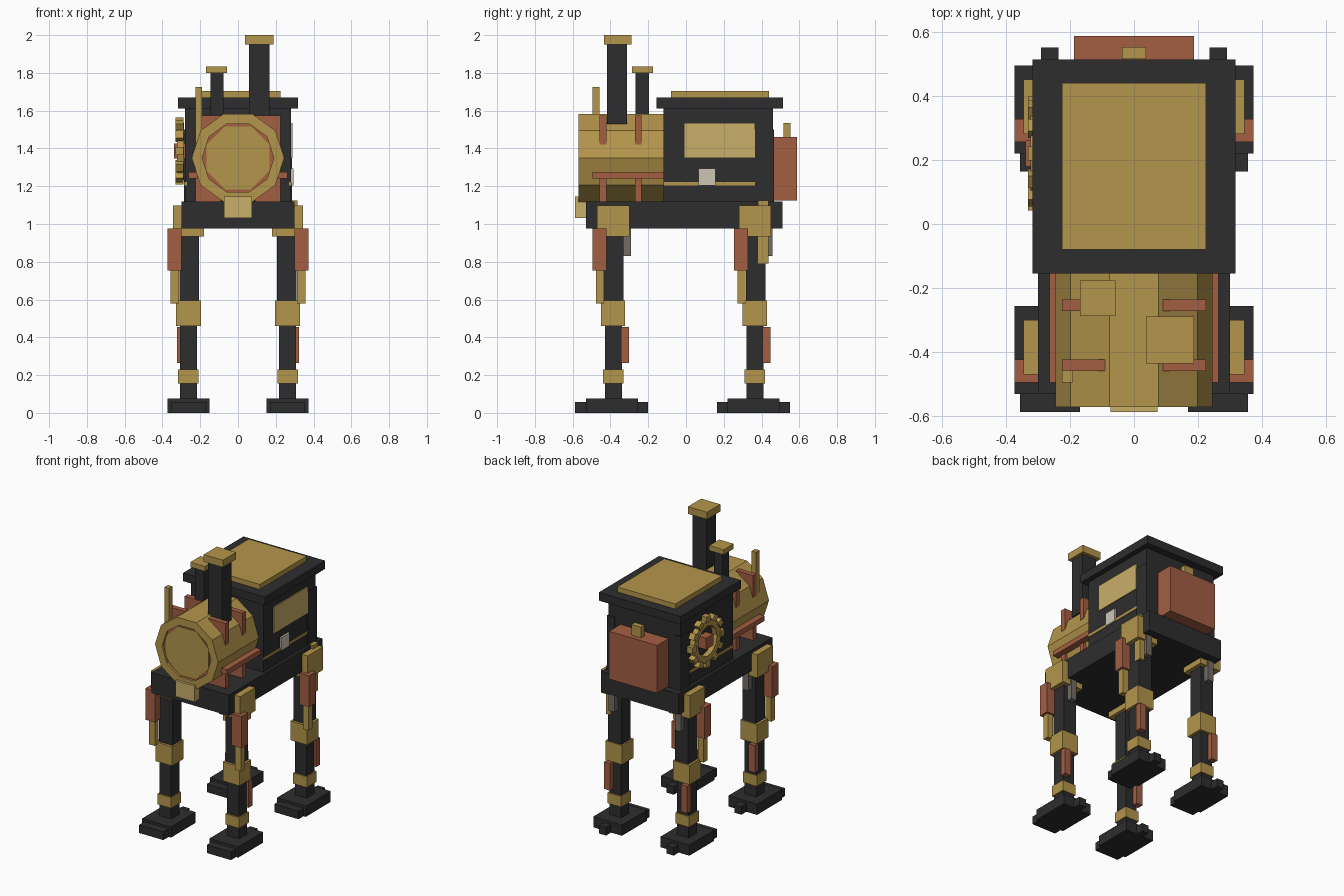
import bpy
import bmesh
from math import cos, sin, pi
from mathutils import Matrix, Vector

cube = bpy.data.objects.get("Cube")
if cube:
    bpy.data.objects.remove(cube, do_unlink=True)


def material(name, r, g, b):
    m = bpy.data.materials.new(name)
    m.use_nodes = True
    m.diffuse_color = (r, g, b, 1)
    m.node_tree.nodes["Principled BSDF"].inputs["Base Color"].default_value = (r, g, b, 1)
    return m


IRON = material("black_iron", 0.027, 0.027, 0.028)
BRASS = material("brass", 0.456, 0.301, 0.070)
COPPER = material("copper", 0.366, 0.112, 0.054)
GLOW = material("pale_brass", 0.584, 0.429, 0.144)
CREAM = material("cream_dial", 0.61, 0.565, 0.468)
STEEL = material("grey_steel", 0.17, 0.15, 0.13)


def finish(name, bm, mat):
    bmesh.ops.recalc_face_normals(bm, faces=bm.faces)
    mesh = bpy.data.meshes.new(name)
    bm.to_mesh(mesh)
    bm.free()
    mesh.materials.append(mat)
    obj = bpy.data.objects.new(name, mesh)
    bpy.context.collection.objects.link(obj)
    return obj


def add_box(bm, x, y, z, turn=Matrix()):
    lo, hi = Vector((x[0], y[0], z[0])), Vector((x[1], y[1], z[1]))
    m = turn @ Matrix.Translation((lo + hi) / 2) @ Matrix.Diagonal((hi - lo).to_4d())
    bmesh.ops.create_cube(bm, size=1, matrix=m)


def box(name, mat, x, y, z):
    bm = bmesh.new()
    add_box(bm, x, y, z)
    return finish(name, bm, mat)


def flip(span):
    return (-span[1], -span[0])


def pair(name, mat, x, y, z):
    box("left_" + name, mat, x, y, z)
    box("right_" + name, mat, flip(x), y, z)


def add_tube(bm, sides, outer, inner, a0, a1, turn, phase=0.0):
    """Polygonal tube along local z, solid when inner is zero."""
    def loop(r, a):
        return [bm.verts.new(turn @ Vector((r * cos(phase + 2 * pi * i / sides),
                                            r * sin(phase + 2 * pi * i / sides), a)))
                for i in range(sides)]
    if inner:
        loops = [loop(outer, a0), loop(outer, a1), loop(inner, a1), loop(inner, a0)]
        pairs = list(zip(loops, loops[1:] + loops[:1]))
    else:
        loops = [loop(outer, a0), loop(outer, a1)]
        pairs = [tuple(loops)]
        for ends in loops:
            bm.faces.new(ends)
    for p, q in pairs:
        for i in range(sides):
            j = (i + 1) % sides
            bm.faces.new((p[i], p[j], q[j], q[i]))


# Chassis and cab
box("chassis", IRON, (-0.30, 0.30), (-0.53, 0.51), (0.975, 1.12))
box("cab", IRON, (-0.28, 0.28), (-0.12, 0.46), (1.12, 1.62))
pair("cab_rear_post", IRON, (0.23, 0.286), (0.365, 0.465), (1.12, 1.5))
box("cab_roof", IRON, (-0.317, 0.317), (-0.155, 0.513), (1.612, 1.67))
box("roof_plate", BRASS, (-0.225, 0.225), (-0.08, 0.44), (1.67, 1.705))
box("side_window", GLOW, (0.279, 0.288), (-0.01, 0.365), (1.35, 1.535))
pair("cab_trim", BRASS, (0.27, 0.285), (-0.12, 0.365), (1.203, 1.222))
box("side_dial", CREAM, (0.27, 0.293), (0.065, 0.155), (1.203, 1.295))

# Rear water tank
box("water_tank", COPPER, (-0.187, 0.187), (0.46, 0.587), (1.125, 1.46))
box("tank_cap", BRASS, (-0.037, 0.037), (0.515, 0.552), (1.45, 1.535))

# Boiler: ten-sided shell, recessed copper core, eight-sided door
along_y = Matrix.Translation((0, 0, 1.35)) @ Matrix.Rotation(pi / 2, 4, "X")
for name, mat, sides, outer, inner, front, phase in (
        ("boiler_shell", BRASS, 10, 0.245, 0.19, 0.57, 0),
        ("boiler_core", COPPER, 10, 0.191, 0, 0.555, 0),
        ("boiler_door", BRASS, 8, 0.18, 0, 0.562, pi / 8)):
    bm = bmesh.new()
    add_tube(bm, sides, outer, inner, 0.12, front, along_y, phase)
    finish(name, bm, mat)

# Copper boiler brackets and side rails
for y in (-0.44, -0.253):
    pair("upper_bracket", COPPER, (0.09, 0.225), (y - 0.018, y + 0.018), (1.42, 1.575))
    pair("lower_bracket", COPPER, (0.09, 0.225), (y - 0.018, y + 0.018), (1.12, 1.27))
pair("boiler_rail", COPPER, (0.215, 0.263), (-0.495, -0.12), (1.24, 1.275))

# Chimneys, whistle and lamp
box("tall_chimney", IRON, (0.058, 0.168), (-0.418, -0.312), (1.53, 1.95))
box("tall_chimney_cap", BRASS, (0.038, 0.187), (-0.435, -0.288), (1.95, 2.0))
box("short_chimney", IRON, (-0.145, -0.078), (-0.268, -0.197), (1.53, 1.8))
box("short_chimney_cap", BRASS, (-0.169, -0.057), (-0.287, -0.176), (1.8, 1.835))
box("whistle", BRASS, (-0.224, -0.19), (-0.495, -0.457), (1.43, 1.725))
box("front_lamp", GLOW, (-0.074, 0.074), (-0.587, -0.52), (1.033, 1.145))

# Cog on the right wall of the cab
along_x = Matrix.Translation((0, 0.22, 1.386)) @ Matrix.Rotation(-pi / 2, 4, "Y")
bm = bmesh.new()
add_tube(bm, 12, 0.152, 0.105, 0.285, 0.322, along_x)
for i in range(12):
    spin = along_x @ Matrix.Rotation(2 * pi * i / 12, 4, "Z")
    add_box(bm, (0.135, 0.178), (-0.022, 0.022), (0.288, 0.33), spin)
finish("cog_wheel", bm, BRASS)
box("cog_hub", COPPER, (-0.338, -0.27), (0.18, 0.26), (1.346, 1.426))

# Legs, listed for the left front one: material, x, y and z spans
LEG = {
    "hip": (BRASS, (0.18, 0.345), (-0.47, -0.30), (0.935, 1.098)),
    "thigh": (IRON, (0.207, 0.31), (-0.433, -0.33), (0.55, 0.95)),
    "thigh_cylinder": (COPPER, (0.298, 0.373), (-0.495, -0.422), (0.755, 0.975)),
    "thigh_rod": (BRASS, (0.312, 0.357), (-0.477, -0.435), (0.58, 0.76)),
    "hip_piston": (STEEL, (0.235, 0.28), (-0.335, -0.292), (0.83, 0.98)),
    "knee": (BRASS, (0.197, 0.327), (-0.45, -0.322), (0.46, 0.595)),
    "shin": (IRON, (0.217, 0.308), (-0.43, -0.34), (0.06, 0.48)),
    "calf_cylinder": (COPPER, (0.275, 0.323), (-0.345, -0.302), (0.265, 0.455)),
    "ankle": (BRASS, (0.21, 0.317), (-0.44, -0.332), (0.155, 0.23)),
    "foot": (IRON, (0.15, 0.373), (-0.53, -0.255), (0, 0.075)),
    "toe": (IRON, (0.169, 0.356), (-0.587, -0.52), (0, 0.057)),
    "heel": (IRON, (0.235, 0.29), (-0.26, -0.2), (0, 0.057)),
}
for end, shift in (("front", 0), ("rear", 0.75)):
    for part, (mat, x, y, z) in LEG.items():
        pair(end + "_" + part, mat, x, (y[0] + shift, y[1] + shift), z)

# Hanging brass pipe by the left rear hip
box("side_pipe", BRASS, (0.28, 0.316), (0.382, 0.438), (0.79, 1.125))
